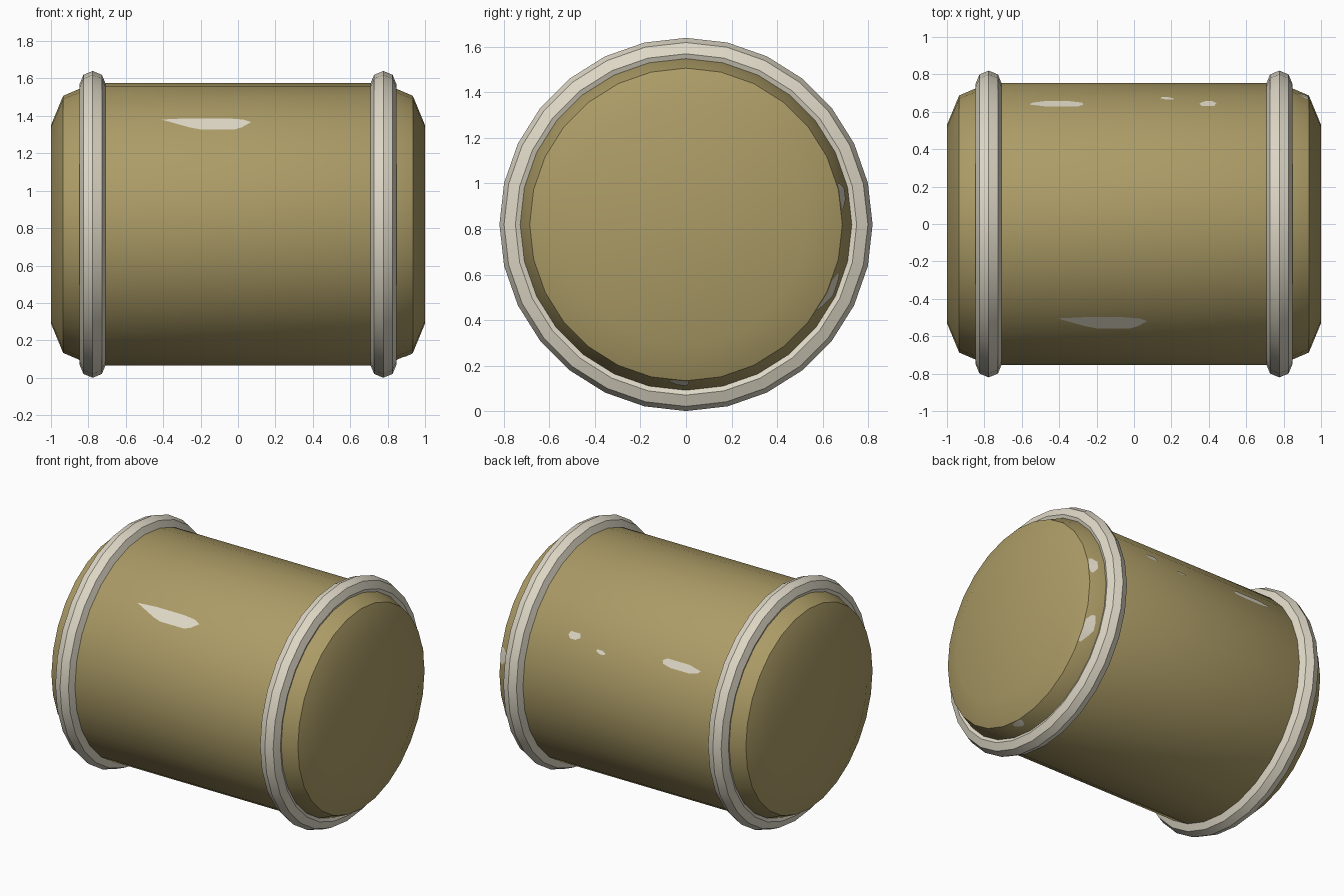
import bpy, bmesh
from math import cos, sin, pi, radians

cube = bpy.data.objects.get("Cube")
if cube:
    bpy.data.objects.remove(cube, do_unlink=True)

SIDES = 28
STEP = 2 * pi / SIDES
AXIS_Z = 0.82
HOOP_X = 0.777
# right half of the barrel profile: (x, radius)
PROFILE = [(HOOP_X, 0.755), (0.935, 0.687), (1.0, 0.53)]


def material(name, colour):
    mat = bpy.data.materials.new(name)
    mat.use_nodes = True
    mat.diffuse_color = (*colour, 1)
    mat.node_tree.nodes["Principled BSDF"].inputs["Base Color"].default_value = (*colour, 1)
    return mat


olive = material("olive paint", (0.41, 0.33, 0.133))
pale = material("pale metal", (0.73, 0.685, 0.565))


def finish(obj, mat):
    obj.data.materials.append(mat)
    bpy.ops.object.select_all(action="DESELECT")
    obj.select_set(True)
    bpy.context.view_layer.objects.active = obj
    bpy.ops.object.shade_smooth_by_angle(angle=radians(30))


def from_bmesh(name, bm, mat):
    mesh = bpy.data.meshes.new(name)
    bm.to_mesh(mesh)
    bm.free()
    obj = bpy.data.objects.new(name, mesh)
    bpy.context.collection.objects.link(obj)
    finish(obj, mat)


def on_axis(x, radius, angle):
    return (x, radius * cos(angle), AXIS_Z + radius * sin(angle))


# Barrel body: mirrored profile turned about the x axis, closed with flat ends
bm = bmesh.new()
profile = [(-x, r) for x, r in reversed(PROFILE)] + PROFILE
loops = [[bm.verts.new(on_axis(x, r, i * STEP)) for i in range(SIDES)] for x, r in profile]
for a, b in zip(loops, loops[1:]):
    for i in range(SIDES):
        j = (i + 1) % SIDES
        bm.faces.new((a[i], a[j], b[j], b[i]))
bm.faces.new(loops[0])
bm.faces.new(loops[-1])
bmesh.ops.recalc_face_normals(bm, faces=bm.faces)
from_bmesh("barrel_body", bm, olive)

# Hoops near both ends
for side, x in (("right", -HOOP_X), ("left", HOOP_X)):
    bpy.ops.mesh.primitive_torus_add(
        major_segments=SIDES, minor_segments=8, major_radius=0.75, minor_radius=0.07,
        location=(x, 0, AXIS_Z), rotation=(0, pi / 2, 0))
    hoop = bpy.context.object
    hoop.name = side + "_hoop"
    finish(hoop, pale)


def surface_radius(x, angle):
    """Radius of the faceted barrel, lifted a hair."""
    (x0, r0), (x1, r1) = PROFILE[:2]
    r = r0 + (r1 - r0) * max(0, (x - x0) / (x1 - x0))
    return r * cos(STEP / 2) / cos(angle % STEP - STEP / 2) + 0.003


# Paint chips: thin strips given as rows of (degrees around axis, x start, x end)
CHIPS = {
    "front_chip": [(131.3, -.27, -.06), (132, -.41, .03), (133.5, -.36, .07),
                   (136.5, -.26, .02), (137.7, -.2, -.02)],
    "back_long_chip": [(29.5, -.48, -.34), (30.5, -.54, -.28), (32, -.56, -.27),
                       (33.5, -.47, -.3)],
    "back_small_chip": [(29.5, .38, .42), (31, .35, .44), (33, .36, .43)],
    "back_tiny_chip": [(26.3, .15, .18), (27.2, .14, .21), (28.2, .17, .21)],
    "rim_upper_chip": [(6, .91, .925), (9, .88, .934), (12.857, .88, .934), (15, .91, .93)],
    "rim_lower_chip": [(-33, .92, .934), (-29, .89, .934), (-25.714, .87, .934),
                       (-21, .87, .93), (-18, .88, .9)],
    "rim_bottom_chip": [(-96, .91, .925), (-93, .89, .934), (-90, .89, .934), (-89, .91, .93)],
}
for name, rows in CHIPS.items():
    bm = bmesh.new()
    pairs = []
    for degrees, *ends in rows:
        t = radians(degrees)
        pairs.append([bm.verts.new(on_axis(x, surface_radius(x, t), t)) for x in ends])
    for (a, b), (c, d) in zip(pairs, pairs[1:]):
        bm.faces.new((a, c, d, b))
    bm.normal_update()
    # make the chip face away from the barrel axis
    for f in bm.faces:
        c = f.calc_center_median()
        if f.normal.y * c.y + f.normal.z * (c.z - AXIS_Z) < 0:
            f.normal_flip()
    from_bmesh(name, bm, pale)
